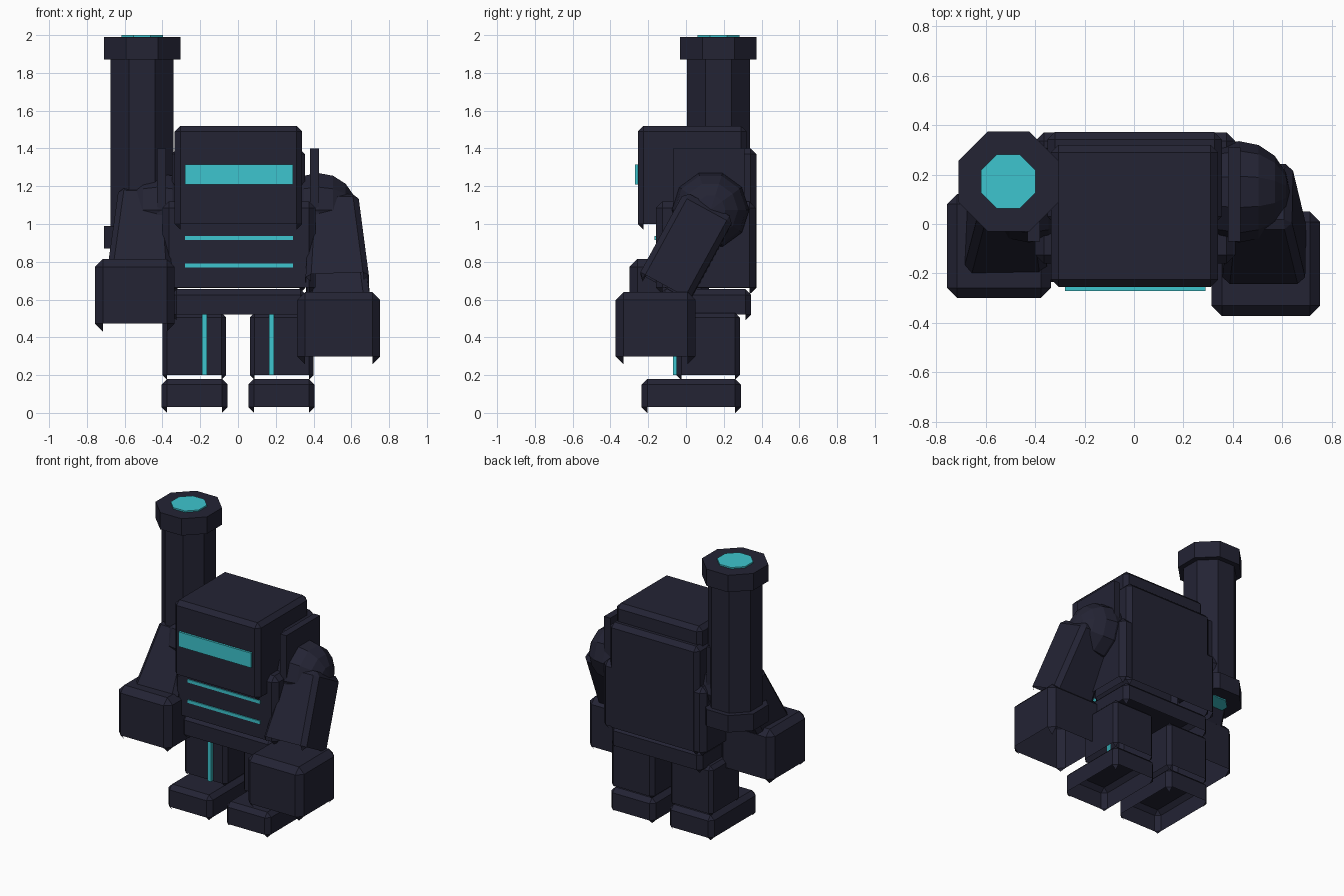
import bpy, bmesh, math
from mathutils import Matrix, Vector

cube = bpy.data.objects.get("Cube")
if cube:
    bpy.data.objects.remove(cube, do_unlink=True)


def material(name, color):
    m = bpy.data.materials.new(name)
    m.use_nodes = True
    m.diffuse_color = color
    m.node_tree.nodes["Principled BSDF"].inputs["Base Color"].default_value = color
    return m


NAVY = material("dark navy", (0.017, 0.017, 0.034, 1))
CYAN = material("glowing cyan", (0.047, 0.56, 0.62, 1))


def finish(name, bm, mat):
    mesh = bpy.data.meshes.new(name)
    bm.to_mesh(mesh)
    bm.free()
    mesh.materials.append(mat)
    obj = bpy.data.objects.new(name, mesh)
    bpy.context.collection.objects.link(obj)
    return obj


def block(name, x, y, z, bevel=0.03, mat=NAVY, open_bottom=True, top_scale=1):
    """Chamfered box between (min, max) ranges; armour blocks are open below."""
    bm = bmesh.new()
    bmesh.ops.create_cube(bm, size=1)
    size = Vector([r[1] - r[0] for r in (x, y, z)])
    bmesh.ops.scale(bm, vec=size, verts=bm.verts)
    for v in bm.verts:
        if v.co.z > 0:
            v.co.x *= top_scale
    if bevel:
        bmesh.ops.bevel(bm, geom=bm.edges[:], offset=bevel, segments=1,
                        affect='EDGES', profile=0.5)
        if open_bottom:
            bm.normal_update()
            under = [f for f in bm.faces if f.normal.z < -0.3 and len(f.verts) > 3]
            bmesh.ops.delete(bm, geom=under, context='FACES')
    obj = finish(name, bm, mat)
    obj.location = [(r[0] + r[1]) / 2 for r in (x, y, z)]
    return obj


def octagon(name, width, z0, z1, mat=NAVY):
    """Upright eight-sided drum on the cannon axis, flats facing the axes."""
    bm = bmesh.new()
    r = width / 2 / math.cos(math.pi / 8)
    bmesh.ops.create_cone(bm, cap_ends=True, segments=8, radius1=r, radius2=r,
                          depth=z1 - z0)
    bmesh.ops.rotate(bm, verts=bm.verts, matrix=Matrix.Rotation(math.pi / 8, 3, 'Z'))
    if abs(max(v.co.x for v in bm.verts) - width / 2) > 0.001:
        bmesh.ops.rotate(bm, verts=bm.verts, matrix=Matrix.Rotation(math.pi / 8, 3, 'Z'))
    obj = finish(name, bm, mat)
    obj.location = (-0.508, 0.172, (z0 + z1) / 2)


# Head and visor
block("head", (-0.335, 0.34), (-0.255, 0.32), (0.97, 1.52))
block("visor", (-0.28, 0.29), (-0.27, -0.25), (1.21, 1.315), 0, CYAN)

# Body
block("torso", (-0.4, 0.41), (-0.16, 0.37), (0.63, 1.12), 0.035)
block("backpack", (-0.35, 0.355), (0.0, 0.372), (0.63, 1.4))
block("waist", (-0.355, 0.36), (-0.14, 0.345), (0.49, 0.655))
for i, z in enumerate((0.78, 0.925)):
    block(f"chest_stripe_{i + 1}", (-0.28, 0.29), (-0.167, -0.158),
          (z - 0.011, z + 0.011), 0, CYAN)


# Paired parts
def sided(s, a, b):
    return (a, b) if s > 0 else (-b, -a)


for s, side in ((1, "left"), (-1, "right")):
    block(f"{side}_foot", sided(s, 0.055, 0.405), (-0.235, 0.29), (0, 0.18))
    block(f"{side}_leg", sided(s, 0.063, 0.4), (-0.05, 0.285), (0.175, 0.53), 0.025)
    block(f"{side}_leg_stripe", sided(s, 0.163, 0.19), (-0.07, -0.049),
          (0.2, 0.52), 0, CYAN)
    block(f"{side}_shoulder_plate", sided(s, 0.38, 0.43), (-0.07, 0.31),
          (1.0, 1.4), 0)

    # Low-poly shoulder ball with its pole pointing outward
    bm = bmesh.new()
    bmesh.ops.create_uvsphere(bm, u_segments=10, v_segments=8, radius=0.205)
    bmesh.ops.rotate(bm, verts=bm.verts, matrix=Matrix.Rotation(math.pi / 2, 3, 'Y'))
    ball = finish(f"{side}_shoulder", bm, NAVY)
    ball.location = (s * 0.425, 0.13, 1.075)

# Arms swing forward, the right one held higher
arm = block("left_arm", (0.35, 0.69), (-0.15, 0.15), (0.61, 1.13), 0.03, top_scale=0.74)
arm.location.y = 0.0
arm.rotation_euler = (math.radians(-28.6), math.radians(-2), 0)
arm = block("right_arm", (-0.685, -0.345), (-0.15, 0.15), (0.68, 1.16), 0.03, top_scale=0.74)
arm.location.y = 0.03
arm.rotation_euler = (math.radians(-28), math.radians(2), 0)
block("left_hand", (0.313, 0.753), (-0.372, 0.05), (0.257, 0.64), 0.042)
block("right_hand", (-0.757, -0.335), (-0.3, 0.122), (0.43, 0.815), 0.042)

# Shoulder cannon
octagon("cannon_tube", 0.335, 0.9, 1.95)
octagon("cannon_top_ring", 0.405, 1.87, 1.99)
octagon("cannon_bottom_ring", 0.405, 0.87, 0.99)
octagon("cannon_muzzle", 0.22, 1.985, 2.0, CYAN)
octagon("cannon_exhaust", 0.22, 0.862, 0.875, CYAN)
